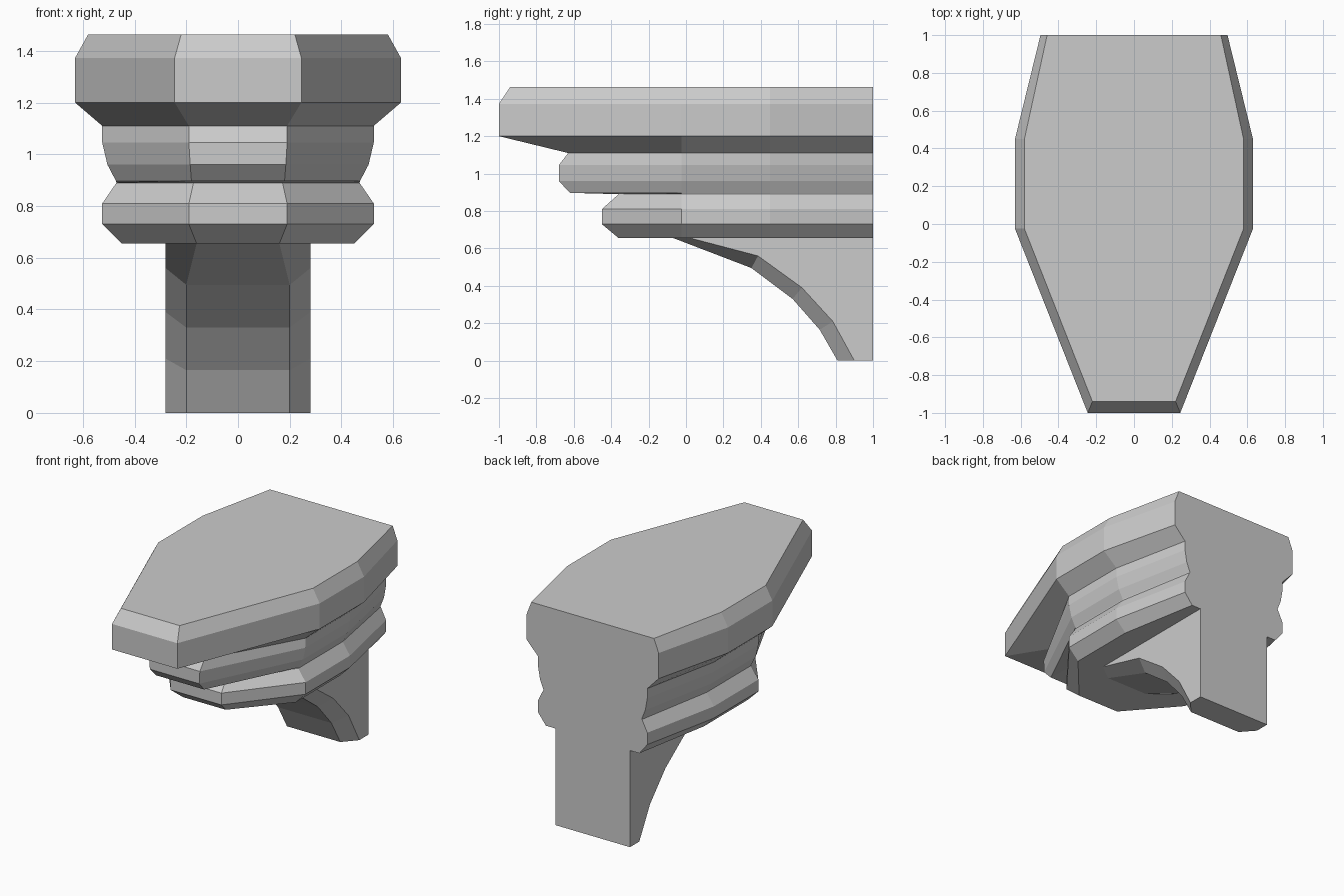
import bpy, bmesh

if "Cube" in bpy.data.objects:
    bpy.data.objects.remove(bpy.data.objects["Cube"])


def loft(name, half_rings, cap_top=True):
    """Skin stacked rings; each ring lists its right half from front to back."""
    bm = bmesh.new()
    rings = []
    for half in half_rings:
        pts = half + [(-x, y, z) for x, y, z in reversed(half)]
        rings.append([bm.verts.new(p) for p in pts])
    n = len(rings[0])
    for a, b in zip(rings, rings[1:]):
        for i in range(n):
            j = (i + 1) % n
            bm.faces.new((a[i], a[j], b[j], b[i]))
    bm.faces.new(rings[0][::-1])
    if cap_top:
        bm.faces.new(rings[-1])
    bmesh.ops.recalc_face_normals(bm, faces=bm.faces)
    mesh = bpy.data.meshes.new(name)
    bm.to_mesh(mesh)
    bm.free()
    obj = bpy.data.objects.new(name, mesh)
    bpy.context.collection.objects.link(obj)
    return obj


# Moulded bracket head: z, front half width, front y, side half width, back half width
levels = [
    (0.655, 0.16, -0.36, 0.45, 0.35),
    (0.73, 0.19, -0.45, 0.525, 0.41),
    (0.81, 0.19, -0.45, 0.525, 0.41),
    (0.89, 0.172, -0.36, 0.47, 0.37),
    (0.897, 0.18, -0.62, 0.472, 0.37),
    (0.96, 0.185, -0.68, 0.505, 0.395),
    (1.045, 0.19, -0.68, 0.525, 0.41),
    (1.11, 0.19, -0.63, 0.525, 0.41),
    (1.20, 0.245, -1.0, 0.63, 0.495),
    (1.373, 0.245, -1.0, 0.63, 0.495),
    (1.463, 0.22, -0.94, 0.58, 0.46),
]
loft("moulded_head", [
    [(fx, fy, z), (sx, -0.025, z), (sx, 0.45, z), (bx, 1.0, z)]
    for z, fx, fy, sx, bx in levels
])

# Curved chamfered stem: front half width, front y, front z, chamfer y, chamfer z
curve = [
    (0.20, 0.81, 0.0, 0.90, 0.0),
    (0.20, 0.715, 0.165, 0.785, 0.21),
    (0.20, 0.57, 0.33, 0.62, 0.39),
    (0.20, 0.35, 0.495, 0.385, 0.56),
    (0.16, -0.07, 0.656, 0.02, 0.656),
]
loft("curved_stem", [
    [(fx, fy, fz), (0.28, cy, cz), (0.28, 1.0, cz)]
    for fx, fy, fz, cy, cz in curve
], cap_top=False)
